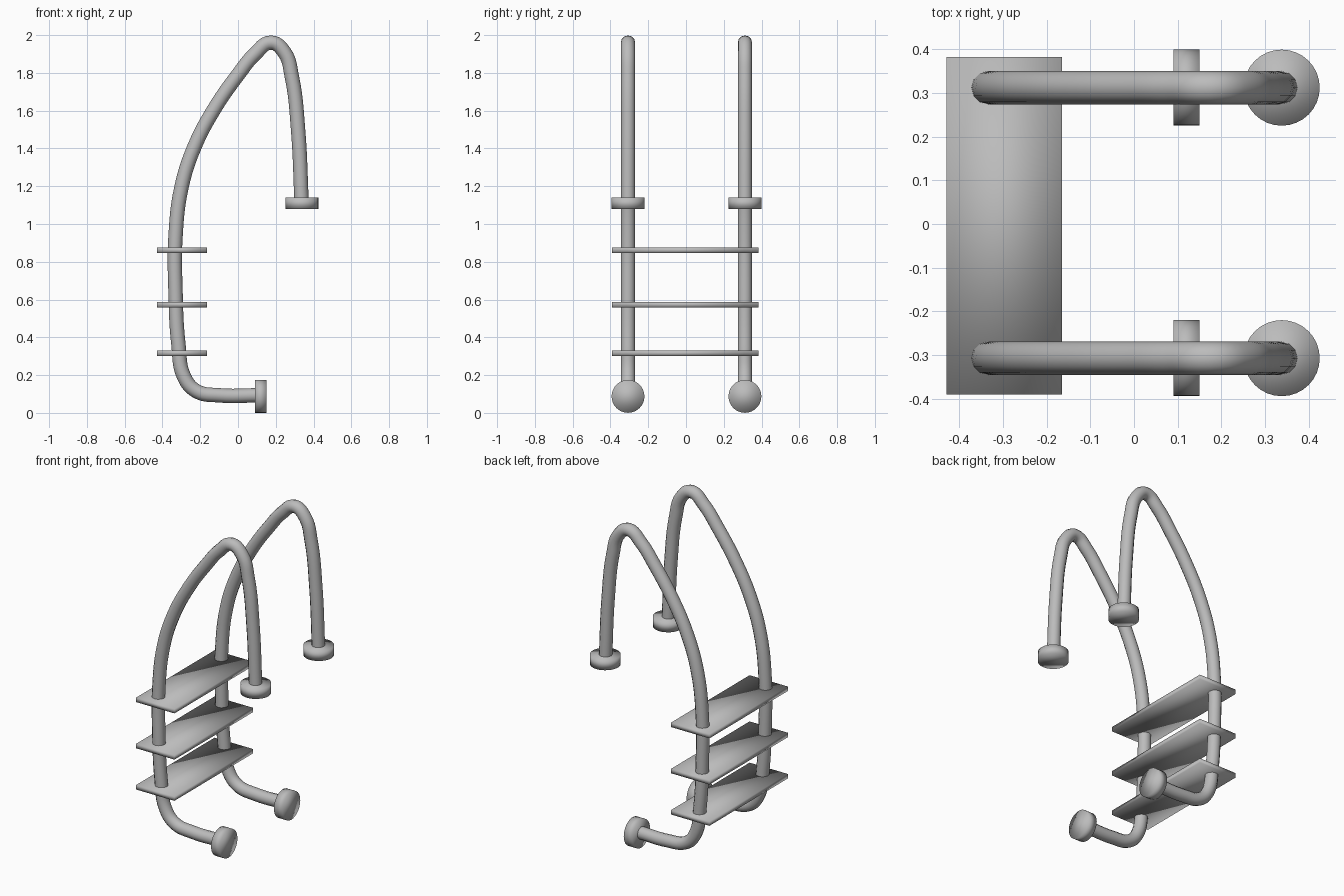
import bpy
import math

cube = bpy.data.objects.get("Cube")
if cube:
    bpy.data.objects.remove(cube, do_unlink=True)

# Single brushed metal colour
metal = bpy.data.materials.new("grey metal")
metal.use_nodes = True
GREY = (0.5, 0.5, 0.5, 1.0)
metal.diffuse_color = GREY
metal.node_tree.nodes["Principled BSDF"].inputs["Base Color"].default_value = GREY

TUBE_RADIUS = 0.038
FLANGE_RADIUS = 0.087
FLANGE_DEPTH = 0.06
RAIL_Y = {"back": 0.312, "front": -0.307}

# Rail centre line in x, z: wall foot, bend, upright, arch, deck end
RAIL_PATH = [
    (0.11, 0.093), (-0.1, 0.093), (-0.22, 0.115), (-0.285, 0.19),
    (-0.315, 0.36), (-0.331, 0.65), (-0.331, 0.93), (-0.298, 1.2),
    (-0.23, 1.41), (-0.125, 1.61), (0.0, 1.79), (0.09, 1.9),
    (0.175, 1.96), (0.245, 1.91), (0.285, 1.78), (0.318, 1.5), (0.337, 1.11),
]


def finish(obj, name):
    obj.name = name
    obj.data.name = name
    obj.data.materials.clear()
    obj.data.materials.append(metal)
    return obj


def add_rail(side, y):
    curve = bpy.data.curves.new("rail_path", "CURVE")
    curve.dimensions = "3D"
    curve.bevel_depth = TUBE_RADIUS
    curve.bevel_resolution = 4
    curve.resolution_u = 6
    curve.use_fill_caps = True
    spline = curve.splines.new("BEZIER")
    spline.bezier_points.add(len(RAIL_PATH) - 1)
    for point, (x, z) in zip(spline.bezier_points, RAIL_PATH):
        point.co = (x, y, z)
        point.handle_left_type = point.handle_right_type = "AUTO"
    rail = bpy.data.objects.new("rail", curve)
    bpy.context.collection.objects.link(rail)
    bpy.ops.object.select_all(action="DESELECT")
    rail.select_set(True)
    bpy.context.view_layer.objects.active = rail
    bpy.ops.object.convert(target="MESH")
    rail = bpy.context.object
    bpy.ops.object.shade_smooth()
    finish(rail, side + "_rail")


def add_flange(name, location, tilt):
    bpy.ops.mesh.primitive_cylinder_add(
        vertices=32, radius=FLANGE_RADIUS, depth=FLANGE_DEPTH,
        location=location, rotation=(0, tilt, 0))
    bpy.ops.object.shade_smooth()
    finish(bpy.context.object, name)


# Handrails with their deck and wall flanges
for side, y in RAIL_Y.items():
    add_rail(side, y)
    add_flange(side + "_deck_flange", (0.338, y, 1.11), 0)
    add_flange(side + "_wall_flange", (0.12, y, 0.0875), math.pi / 2)

# Flat steps threaded on both uprights
for name, z in (("lower", 0.316), ("middle", 0.573), ("upper", 0.861)):
    bpy.ops.mesh.primitive_cube_add(size=1, location=(-0.297, -0.004, z))
    step = bpy.context.object
    step.scale = (0.264, 0.773, 0.028)
    bpy.ops.object.transform_apply(location=False, rotation=False, scale=True)
    bpy.ops.object.shade_smooth()
    finish(step, name + "_step")
